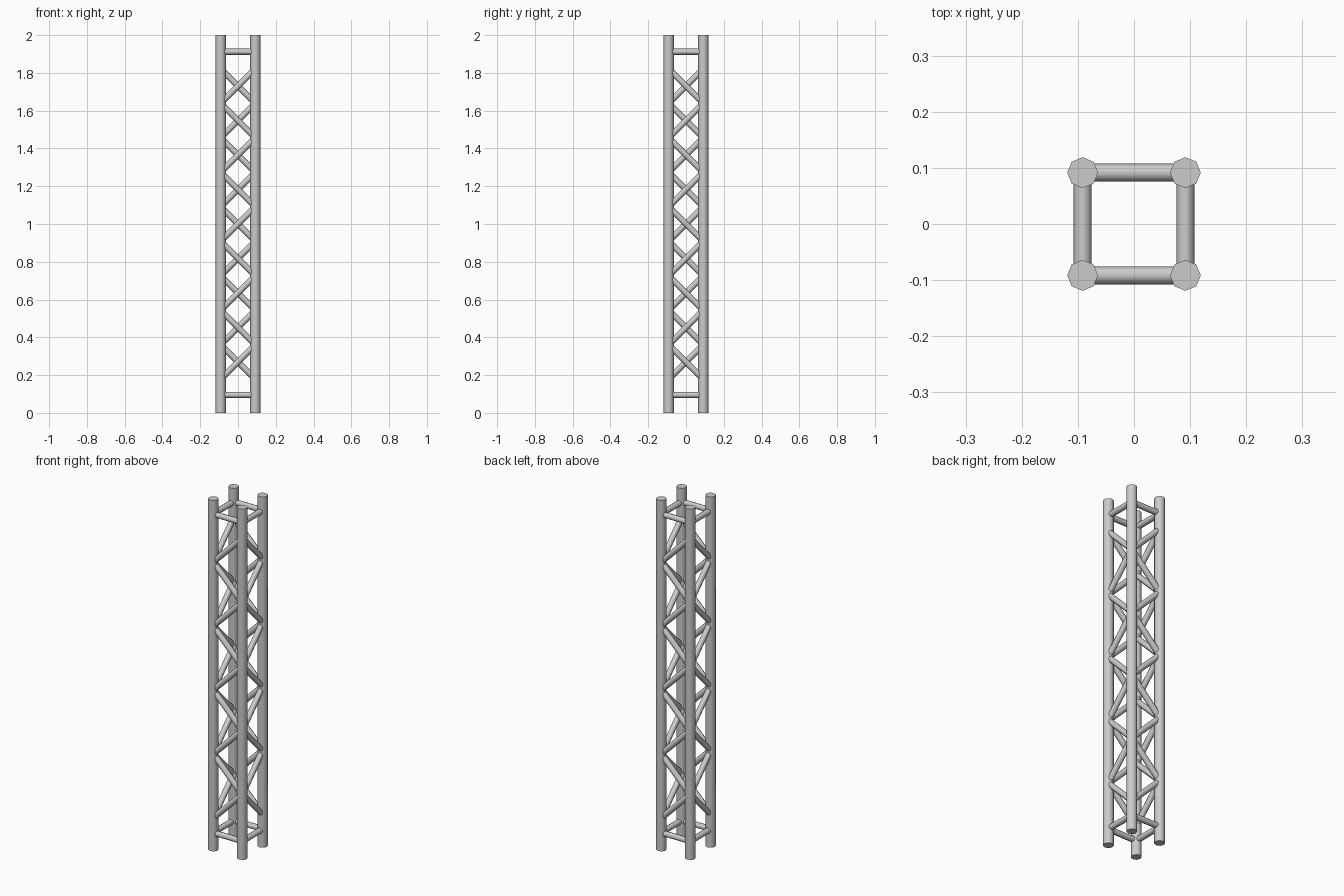
import bpy, math
from mathutils import Vector

if "Cube" in bpy.data.objects:
    bpy.data.objects.remove(bpy.data.objects["Cube"])

C = 0.0915          # chord offset from the centre
CHORD_R, BRACE_R = 0.0275, 0.016
PITCH, BAYS = 0.1825, 9
Z0 = 1.0 - PITCH * BAYS / 2


def tube(name, a, b, radius):
    a, b = Vector(a), Vector(b)
    d = b - a
    bpy.ops.mesh.primitive_cylinder_add(
        vertices=8, radius=radius, depth=d.length, location=(a + b) / 2)
    ob = bpy.context.object
    ob.name = name
    if abs(d.x) + abs(d.y) > 1e-6:
        ob.rotation_euler = d.to_track_quat('Z', 'Y').to_euler()
    bpy.ops.object.shade_smooth_by_angle(angle=math.radians(60))
    return ob


# four upright chords
for sx in (-1, 1):
    for sy in (-1, 1):
        tube("upright_chord", (sx * C, sy * C, 0), (sx * C, sy * C, 2), CHORD_R)

# each face: the corner where the zigzag starts, and the opposite corner
faces = {
    "front": ((-C, -C), (C, -C)),
    "back": ((C, C), (-C, C)),
    "right": ((C, C), (C, -C)),
    "left": ((-C, -C), (-C, C)),
}
for side, ends in faces.items():
    # horizontal rungs near both ends
    for z in (0.095, 1.912):
        tube(side + "_rung", (*ends[0], z), (*ends[1], z), BRACE_R)
    # zigzag diagonal braces
    for k in range(BAYS):
        p, q = ends[k % 2], ends[(k + 1) % 2]
        tube(side + "_diagonal_brace", (*p, Z0 + k * PITCH),
             (*q, Z0 + (k + 1) * PITCH), BRACE_R)
